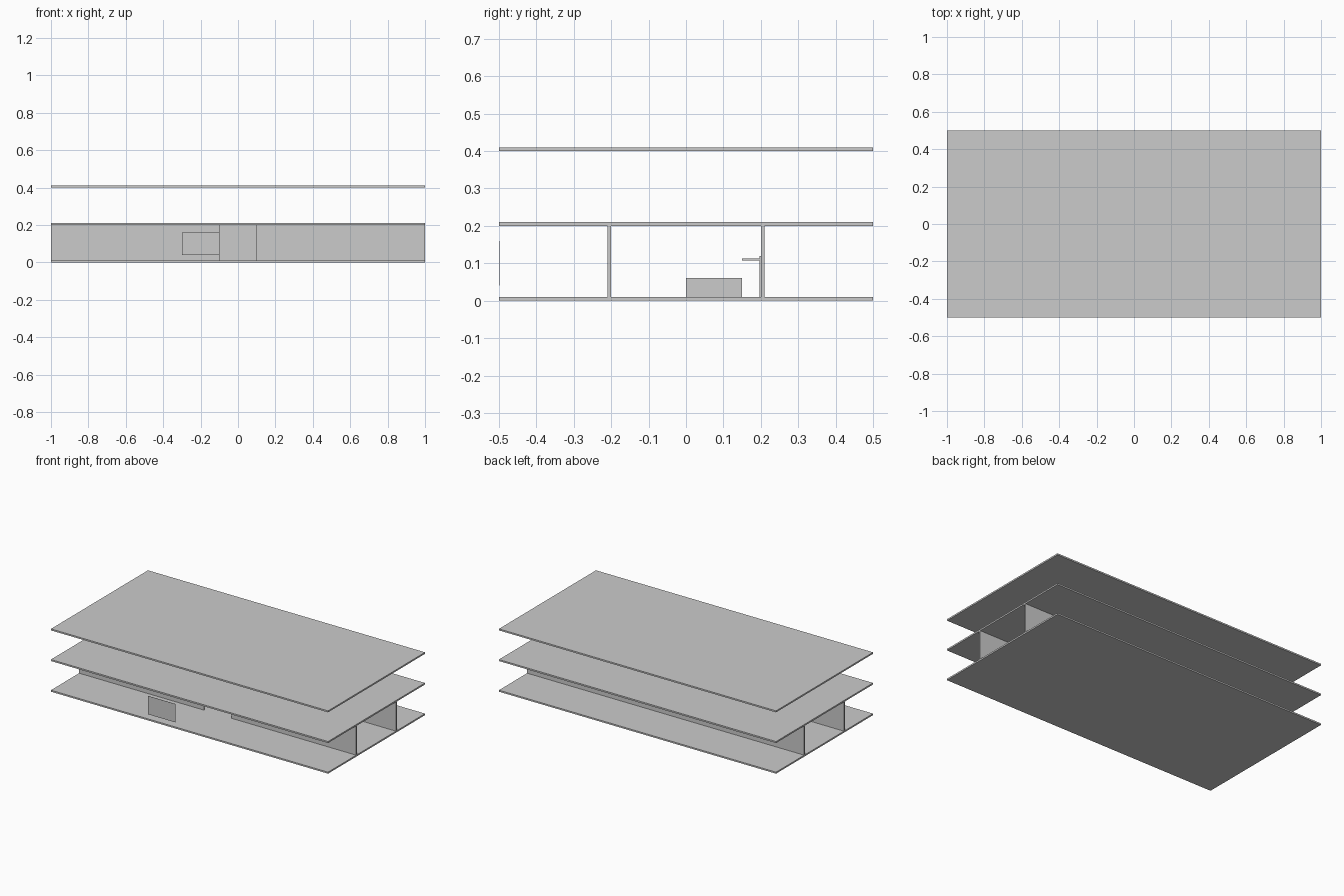
import bpy

if "Cube" in bpy.data.objects:
    bpy.data.objects.remove(bpy.data.objects["Cube"])


def box(name, x, y, z):
    """Axis-aligned block from (min, max) ranges."""
    bpy.ops.mesh.primitive_cube_add(
        size=1, location=[(a + b) / 2 for a, b in (x, y, z)])
    ob = bpy.context.object
    ob.name = name
    ob.scale = [b - a for a, b in (x, y, z)]
    bpy.ops.object.transform_apply(location=False, rotation=False, scale=True)
    return ob


T = 0.01  # slab and wall thickness

# Three stacked floor slabs
for name, z in (("ground_slab", 0), ("upper_slab", 0.2), ("roof_slab", 0.4)):
    box(name, (-1, 1), (-0.5, 0.5), (z, z + T))

# Corridor walls, with a doorway gap in the front one
box("back_wall", (-1, 1), (0.2, 0.21), (T, 0.2))
box("front_wall_left", (-1, -0.1), (-0.21, -0.2), (T, 0.2))
box("front_wall_right", (0.1, 1), (-0.21, -0.2), (T, 0.2))

# Furniture between the walls
box("bed", (-0.4, -0.2), (0, 0.15), (T, 0.06))
box("shelf", (0.2, 0.4), (0.15, 0.2), (0.107, 0.113))
box("back_panel", (0.2, 0.4), (0.197, 0.2), (T, 0.12))

# Paper-thin window pane on the front edge
box("window_pane", (-0.3, -0.1), (-0.5, -0.499), (0.04, 0.16))
